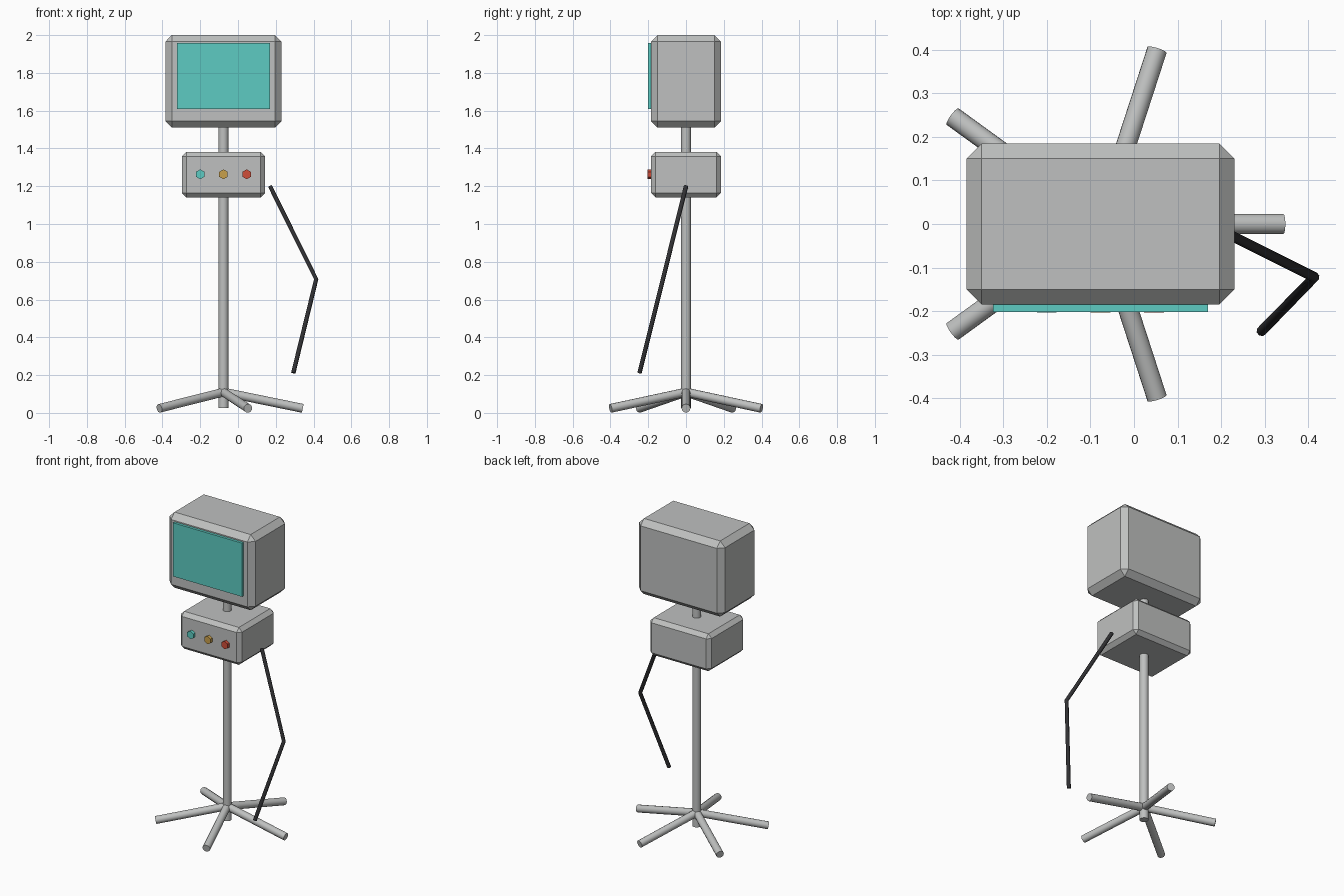
import bpy, math
from mathutils import Vector

if "Cube" in bpy.data.objects:
    bpy.data.objects.remove(bpy.data.objects["Cube"])

CX = -0.077  # x of the stand axis


def material(name, rgb):
    m = bpy.data.materials.new(name)
    m.diffuse_color = (*rgb, 1)
    m.use_nodes = True
    m.node_tree.nodes["Principled BSDF"].inputs["Base Color"].default_value = m.diffuse_color
    return m


GREY = material("casing grey", (0.52, 0.53, 0.525))
TEAL = material("screen teal", (0.11, 0.60, 0.54))
AMBER = material("button amber", (0.58, 0.35, 0.07))
RED = material("button red", (0.62, 0.075, 0.04))
BLACK = material("cable black", (0.03, 0.03, 0.033))


def box(name, lo, hi, mat, bevel=0.0):
    lo, hi = Vector(lo), Vector(hi)
    bpy.ops.mesh.primitive_cube_add(size=1, location=(lo + hi) / 2)
    ob = bpy.context.object
    ob.name = name
    ob.scale = hi - lo
    bpy.ops.object.transform_apply(location=False, rotation=False, scale=True)
    ob.data.materials.append(mat)
    if bevel:
        mod = ob.modifiers.new("chamfer", 'BEVEL')
        mod.width = bevel
        mod.segments = 1
    return ob


def rod(name, a, b, radius, sides, mat, smooth=True):
    a, b = Vector(a), Vector(b)
    d = b - a
    bpy.ops.mesh.primitive_cylinder_add(vertices=sides, radius=radius,
                                        depth=d.length, location=(a + b) / 2)
    ob = bpy.context.object
    ob.name = name
    ob.rotation_mode = 'QUATERNION'
    ob.rotation_quaternion = Vector((0, 0, 1)).rotation_difference(d)
    ob.data.materials.append(mat)
    if smooth:
        bpy.ops.object.shade_smooth_by_angle(angle=math.radians(50))
    return ob


# Monitor and its screen
box("monitor", (CX - 0.308, -0.185, 1.51), (CX + 0.308, 0.185, 2.0), GREY, 0.035)
box("screen", (CX - 0.247, -0.202, 1.61), (CX + 0.247, -0.17, 1.957), TEAL)

# Control box with three hexagonal buttons
box("control_box", (CX - 0.22, -0.185, 1.14), (CX + 0.22, 0.185, 1.382), GREY, 0.024)
for i, mat in enumerate((TEAL, AMBER, RED)):
    x = CX + (i - 1) * 0.123
    rod(f"button_{i + 1}", (x, -0.17, 1.263), (x, -0.203, 1.263), 0.026, 6, mat, False)

# Pole and five splayed feet
rod("pole", (CX, 0, 0.026), (CX, 0, 1.6), 0.0265, 16, GREY)
for i in range(5):
    t = math.radians(72 * i)
    rod(f"foot_{i + 1}", (CX, 0, 0.11),
        (CX + 0.42 * math.cos(t), 0.42 * math.sin(t), 0.024), 0.0235, 12, GREY)

# Hanging cable: a bent round path
curve = bpy.data.curves.new("cable", 'CURVE')
curve.dimensions = '3D'
curve.bevel_depth = 0.012
curve.bevel_resolution = 2
curve.use_fill_caps = True
path = curve.splines.new('POLY')
points = [(0.17, 0, 1.2), (0.414, -0.122, 0.708), (0.293, -0.246, 0.212)]
path.points.add(len(points) - 1)
for p, co in zip(path.points, points):
    p.co = (*co, 1)
curve.materials.append(BLACK)
cable = bpy.data.objects.new("cable", curve)
bpy.context.collection.objects.link(cable)
